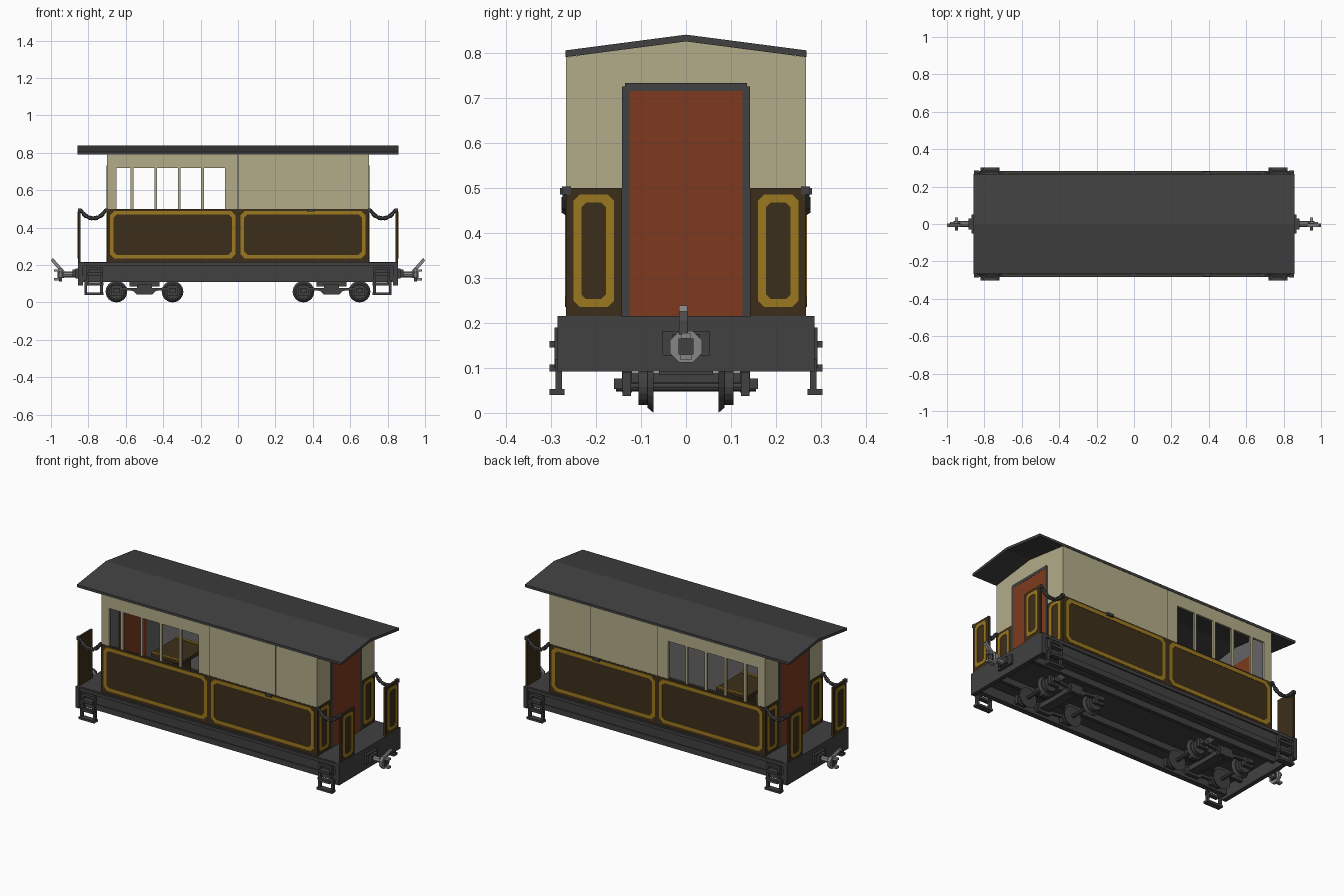
import bpy, bmesh, math
from mathutils import Vector, Matrix

if "Cube" in bpy.data.objects:
    bpy.data.objects.remove(bpy.data.objects["Cube"])


def material(name, rgb):
    m = bpy.data.materials.new(name)
    m.diffuse_color = (*rgb, 1)
    m.use_nodes = True
    m.node_tree.nodes["Principled BSDF"].inputs["Base Color"].default_value = m.diffuse_color
    return m


DARK = material("dark grey iron", (0.052, 0.052, 0.052))
BEIGE = material("beige paint", (0.45, 0.41, 0.25))
BROWN = material("dark brown paint", (0.046, 0.028, 0.011))
GOLD = material("gold trim", (0.33, 0.19, 0.013))
RED = material("red brown door", (0.21, 0.042, 0.013))
STEEL = material("light grey steel", (0.24, 0.24, 0.24))
LINING = material("interior grey", (0.13, 0.13, 0.135))


class Part:
    """Collects solids in one mesh; mirror is a string of axes, e.g. 'xy'."""

    def __init__(self, name, mat, mirror=""):
        self.name, self.mat, self.mirror, self.bm = name, mat, mirror, bmesh.new()

    def box(self, x0, x1, y0, y1, z0, z1):
        m = Matrix.Translation(((x0 + x1) / 2, (y0 + y1) / 2, (z0 + z1) / 2))
        m = m @ Matrix.Diagonal((x1 - x0, y1 - y0, z1 - z0, 1))
        bmesh.ops.create_cube(self.bm, size=1, matrix=m)
        return self

    def rod(self, a, b, r1, r2=None, n=8, spin=0):
        a, b = Vector(a), Vector(b)
        m = Matrix.Translation((a + b) / 2) @ (b - a).to_track_quat('Z', 'Y').to_matrix().to_4x4()
        m = m @ Matrix.Rotation(spin, 4, 'Z')
        bmesh.ops.create_cone(self.bm, cap_ends=True, segments=n, radius1=r1,
                              radius2=r1 if r2 is None else r2, depth=(b - a).length, matrix=m)
        return self

    def prism(self, pts, axis, lo, hi):
        """Extrude a profile: axis 'x' takes (y, z) points, axis 'y' takes (x, z)."""
        at = lambda p, d: (d, p[0], p[1]) if axis == 'x' else (p[0], d, p[1])
        f = self.bm.faces.new([self.bm.verts.new(at(p, lo)) for p in pts])
        ext = bmesh.ops.extrude_face_region(self.bm, geom=[f])['geom']
        vs = [v for v in ext if isinstance(v, bmesh.types.BMVert)]
        bmesh.ops.translate(self.bm, verts=vs, vec=(hi - lo, 0, 0) if axis == 'x' else (0, hi - lo, 0))
        return self

    def trim(self, u0, u1, z0, z1, axis, lo, hi, w=0.02, c=0.024):
        """Rectangular border with cut corners, made of eight strips."""
        def ring(d, k):
            a, b, e, f = u0 + d, u1 - d, z0 + d, z1 - d
            return [(a + k, e), (b - k, e), (b, e + k), (b, f - k),
                    (b - k, f), (a + k, f), (a, f - k), (a, e + k)]
        o, i = ring(0, c), ring(w, c * 0.7)
        for k in range(8):
            j = (k + 1) % 8
            self.prism([o[k], o[j], i[j], i[k]], axis, lo, hi)
        return self

    def done(self):
        bmesh.ops.recalc_face_normals(self.bm, faces=self.bm.faces)
        me = bpy.data.meshes.new(self.name)
        self.bm.to_mesh(me)
        self.bm.free()
        me.materials.append(self.mat)
        ob = bpy.data.objects.new(self.name, me)
        bpy.context.collection.objects.link(ob)
        if self.mirror:
            mod = ob.modifiers.new("mirror", 'MIRROR')
            mod.use_axis = ['x' in self.mirror, 'y' in self.mirror, False]
            mod.use_mirror_merge = False
        return ob


# Roof with a shallow ridge
Part("roof", DARK).prism([(-.268, .79), (-.268, .805), (0, .84), (.268, .805), (.268, .79), (0, .825)],
                         'x', -.857, .857).done()

# Side walls: outer skin and inner lining with five window openings
WINDOWS = [(-.65, -.575), (-.558, -.447), (-.432, -.322), (-.307, -.197), (-.183, -.07)]


def side_wall(name, mat, y0, y1, z0):
    p = Part(name, mat, "y")
    edge = -.698
    for a, b in WINDOWS:
        p.box(edge, a, y0, y1, .5, .72)
        edge = b
    p.box(edge, .698, y0, y1, .5, .72).box(-.698, .698, y0, y1, .72, .79)
    if z0 < .5:
        p.box(-.698, .698, y0, y1, z0, .5)
    p.done()


side_wall("side_wall", BEIGE, .258, .266, .5)
side_wall("side_lining", LINING, .254, .258, .215)

# Lower side panels, gold borders, joint lines and handle
Part("side_panel", BROWN, "y").box(-.7, .7, .258, .267, .215, .5).done()
Part("side_trim", GOLD, "y").trim(-.685, -.013, .235, .49, 'y', .266, .269) \
    .trim(.013, .682, .235, .49, 'y', .266, .269).done()
Part("joint_lines", DARK, "y").box(-.002, .002, .262, .267, .5, .79) \
    .box(.43, .431, .262, .2665, .5, .79).done()
Part("side_handle", DARK, "y").box(.37, .41, .26, .28, .485, .5).done()

# End walls, end panels and doors
gable = [(-.266, .5), (.266, .5), (.266, .79), (0, .826), (-.266, .79)]
Part("end_wall", BEIGE, "x").prism(gable, 'x', .69, .7).done()
Part("end_lining", LINING, "x").prism([(-.255, .215), (.255, .215), (.255, .79), (0, .82), (-.255, .79)],
                                      'x', .684, .69).done()
Part("end_panel", BROWN, "xy").box(.69, .701, .13, .267, .215, .5).done()
Part("end_trim", GOLD, "xy").trim(.16, .25, .235, .485, 'x', .7, .703, .018, .014).done()
Part("end_door", RED, "x").box(.68, .7025, -.126, .126, .215, .717).done()
Part("door_frame", DARK, "x").box(.695, .7035, -.142, -.125, .215, .725) \
    .box(.695, .7035, .125, .142, .215, .725).box(.695, .7035, -.135, .135, .715, .733).done()

# Platform gates with gold borders on the outer face
Part("gate", BROWN, "xy").box(.842, .855, .143, .267, .215, .5).done()
Part("gate_trim", GOLD, "xy").trim(.16, .25, .235, .485, 'x', .854, .857, .018, .014).done()

# Hanging chains between body and gates
chain = Part("chain", DARK, "xy")
N = 9
pts = []
for i in range(N + 1):
    t = i / N * 2 - 1
    pts.append(Vector((.774 + .066 * t, .266, .45 + .043 * abs(t) ** 2.4)))
for i in range(N):
    d = (pts[i + 1] - pts[i]) * .1
    chain.rod(pts[i] - d, pts[i + 1] + d, .0115 if i % 2 else .009, n=6)
chain.box(.695, .712, .255, .275, .485, .503).box(.838, .856, .255, .275, .485, .503).done()

# Table inside
Part("table", BROWN).box(-.48, -.28, -.12, .12, .43, .45).box(-.4, -.36, -.08, .08, .215, .43).done()
Part("table_edge", GOLD, "y").box(-.48, -.28, .105, .12, .448, .454).done()

# Underframe: floor, side sills, end beams and lengthwise girders
frame = Part("underframe", DARK)
frame.box(-.855, .855, -.272, .272, .165, .215)
for s in (-1, 1):
    frame.box(-.84, .84, *sorted((s * .25, s * .283)), .195, .213)
    frame.box(-.84, .84, *sorted((s * .25, s * .274)), .14, .2)
    frame.box(-.84, .84, *sorted((s * .25, s * .28)), .11, .142)
    frame.box(-.84, .84, *sorted((s * .12, s * .14)), .13, .17)
    frame.box(*sorted((s * .83, s * .855)), -.285, .285, .092, .215)
    frame.box(*sorted((s * .44, s * .56)), -.12, .12, .125, .17)
frame.done()

# Footsteps at the four corners
Part("footstep", DARK, "xy").box(.72, .822, .27, .303, .04, .053).box(.72, .822, .28, .29, .092, .108) \
    .box(.722, .738, .275, .29, .045, .12).box(.806, .822, .275, .29, .045, .12) \
    .box(.73, .805, .27, .303, .145, .16).box(.73, .805, .285, .303, .092, .107) \
    .box(.725, .738, .27, .292, .1, .19).box(.797, .81, .27, .292, .1, .19) \
    .box(.73, .805, .27, .29, .175, .188).done()

# Bogies: axles, coned wheels, frames, axle boxes
wheels = Part("wheels", DARK, "xy")
bogie = Part("bogie_frame", DARK, "xy")
for x in (.35, .65):
    wheels.rod((x, 0, .058), (x, .155, .058), .01)
    wheels.rod((x, .072, .058), (x, .086, .058), .058, .046, n=16)
    wheels.rod((x, .086, .058), (x, .106, .058), .04, n=16)
    bogie.box(x - .03, x + .03, .122, .141, .038, .09)
    bogie.box(x - .018, x + .018, .14, .16, .053, .076)
bogie.prism([(.34, .068), (.44, .062), (.46, .042), (.54, .042), (.56, .062), (.66, .068),
             (.66, .084), (.56, .076), (.44, .076), (.34, .084)], 'y', .122, .14)
bogie.box(.46, .54, .12, .142, .045, .095).box(.47, .53, 0, .125, .06, .09)
bogie.box(.42, .58, 0, .06, .085, .13)
bogie.done()
wheels.done()

# Couplers: mounting plate, shank, ring and lever
Part("coupler_plate", DARK, "x").box(.85, .87, -.052, .052, .128, .182).box(.87, .885, -.03, .03, .135, .175) \
    .box(.93, .965, -.017, .017, .13, .165).done()
Part("coupler", STEEL, "x").rod((.87, 0, .15), (.94, 0, .15), .016) \
    .rod((.94, 0, .147), (.957, 0, .147), .038, n=8, spin=math.pi / 8) \
    .box(.955, .985, -.012, .012, .118, .13).box(.955, .985, -.01, .01, .165, .177).done()
Part("coupler_lever", STEEL, "x").prism([(.925, .165), (.94, .155), (.985, .205), (1.0, .225), (.99, .238),
                                        (.97, .215)], 'y', -.015, .003).done()
